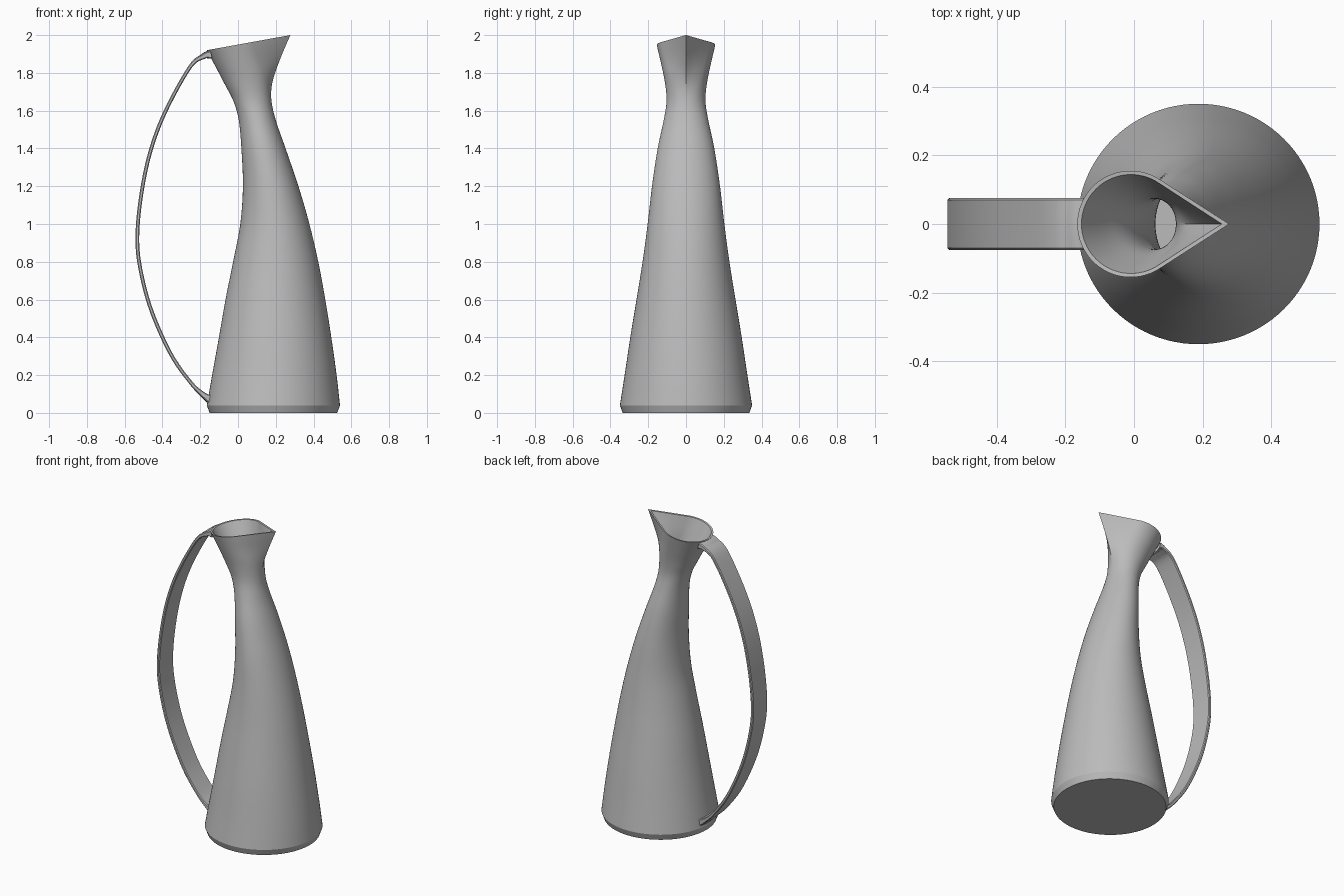
import bpy, bmesh, math
from mathutils import Vector

cube = bpy.data.objects.get("Cube")
if cube:
    bpy.data.objects.remove(cube, do_unlink=True)

grey = bpy.data.materials.new("plain grey")
grey.use_nodes = True
COLOUR = (0.5, 0.5, 0.5, 1)
grey.diffuse_color = COLOUR
grey.node_tree.nodes["Principled BSDF"].inputs["Base Color"].default_value = COLOUR


def spline(rows, steps):
    """Catmull-Rom curve through rows of numbers."""
    pts = [Vector(r) for r in rows]
    pts = [2 * pts[0] - pts[1]] + pts + [2 * pts[-1] - pts[-2]]
    out = []
    for i in range(1, len(pts) - 2):
        a, b, c, d = pts[i - 1:i + 3]
        for k in range(steps):
            t = k / steps
            out.append(0.5 * (2 * b + (c - a) * t + (2 * a - 5 * b + 4 * c - d) * t * t
                              + (3 * b - a - 3 * c + d) * t ** 3))
    return out + [pts[-2]]


def section(row, n=96):
    """Ring between back and front points, blended from ellipse to teardrop."""
    zl, xl, zr, xr, hw, point = row
    mid, a = (xl + xr) / 2, (xr - xl) / 2
    cx = xl + hw
    alpha = math.acos(min(1, hw / max(hw, xr - cx)))
    ring = []
    for i in range(n):
        t = 2 * math.pi * i / n
        if t > math.pi:
            t -= 2 * math.pi
        r = hw / math.cos(alpha - abs(t)) if abs(t) < alpha else hw
        x = (1 - point) * (mid + a * math.cos(t)) + point * (cx + r * math.cos(t))
        y = (1 - point) * hw * math.sin(t) + point * r * math.sin(t)
        ring.append((x, y, zl + (zr - zl) * (x - xl) / (xr - xl)))
    return ring


def loft(name, rings):
    """Skin closed rings and cap both ends."""
    bm = bmesh.new()
    vs = [[bm.verts.new(p) for p in ring] for ring in rings]
    n = len(vs[0])
    for a, b in zip(vs, vs[1:]):
        for i in range(n):
            j = (i + 1) % n
            bm.faces.new((a[i], a[j], b[j], b[i]))
    bm.faces.new(vs[0][::-1])
    bm.faces.new(vs[-1])
    bmesh.ops.recalc_face_normals(bm, faces=bm.faces)
    mesh = bpy.data.meshes.new(name)
    bm.to_mesh(mesh)
    bm.free()
    mesh.materials.append(grey)
    obj = bpy.data.objects.new(name, mesh)
    bpy.context.collection.objects.link(obj)
    bpy.ops.object.select_all(action='DESELECT')
    obj.select_set(True)
    bpy.context.view_layer.objects.active = obj
    bpy.ops.object.shade_smooth_by_angle(angle=math.radians(22))
    return obj


# Jug body: back z, back x, front z, front x, half width, pointedness
outer = [
    (0.04, -0.165, 0.04, 0.54, 0.35, 0), (0.2, -0.137, 0.2, 0.522, 0.325, 0),
    (0.4, -0.101, 0.4, 0.494, 0.295, 0), (0.6, -0.066, 0.6, 0.462, 0.262, 0),
    (0.8, -0.026, 0.8, 0.425, 0.23, 0), (1.0, 0.012, 1.0, 0.378, 0.203, 0),
    (1.2, 0.026, 1.2, 0.32, 0.18, 0), (1.4, 0.018, 1.4, 0.252, 0.15, 0),
    (1.55, 0.004, 1.55, 0.2, 0.118, 0), (1.65, -0.024, 1.65, 0.177, 0.103, 0.1),
    (1.73, -0.065, 1.75, 0.182, 0.11, 0.4), (1.82, -0.112, 1.87, 0.222, 0.13, 0.85),
    (1.92, -0.165, 2.0, 0.277, 0.155, 1),
]
inner = [
    (1.92, -0.153, 1.996, 0.256, 0.144, 1), (1.82, -0.09, 1.86, 0.185, 0.108, 0.8),
    (1.73, -0.03, 1.75, 0.135, 0.08, 0.3), (1.65, 0.005, 1.65, 0.122, 0.073, 0),
    (1.55, 0.03, 1.55, 0.145, 0.08, 0), (1.4, 0.052, 1.4, 0.21, 0.115, 0),
    (1.2, 0.06, 1.2, 0.285, 0.145, 0), (0.8, 0.008, 0.8, 0.39, 0.195, 0),
    (0.4, -0.066, 0.4, 0.459, 0.26, 0), (0.05, -0.125, 0.05, 0.5, 0.31, 0),
]
foot = (0, -0.15, 0, 0.525, 0.335, 0)
loft("jug_body", [section(r) for r in [foot] + spline(outer, 5) + spline(inner, 5)])

# Strap handle: centre x, centre z, thickness, end curvature
path = [
    (-0.158, 1.897, 0.042, 3), (-0.185, 1.888, 0.028, 1), (-0.255, 1.83, 0.02, 0),
    (-0.385, 1.595, 0.02, 0), (-0.465, 1.38, 0.02, 0), (-0.513, 1.15, 0.02, 0),
    (-0.533, 0.93, 0.02, 0), (-0.516, 0.757, 0.02, 0), (-0.458, 0.54, 0.02, 0),
    (-0.355, 0.31, 0.02, 0), (-0.25, 0.16, 0.02, 0), (-0.185, 0.095, 0.028, 0.7),
    (-0.152, 0.073, 0.045, 1.4),
]
mids = spline(path, 6)
rings = []
W, C = 0.075, 0.005
ys = [-W + C, -W / 2, 0, W / 2, W - C]
for i, (x, z, thick, bow) in enumerate(mids):
    a, b = mids[max(i - 1, 0)], mids[min(i + 1, len(mids) - 1)]
    tan = Vector((b[0] - a[0], b[1] - a[1])).normalized()
    nx, nz = -tan.y, tan.x
    h = thick / 2
    # flat strap with lightly chamfered edges
    profile = [(y, h) for y in ys] + [(W, h - C), (W, C - h)]
    profile += [(y, -h) for y in reversed(ys)] + [(-W, C - h), (-W, h - C)]
    rings.append([(x + nx * o + bow * y * y, y, z + nz * o) for y, o in profile])
loft("handle", rings)
